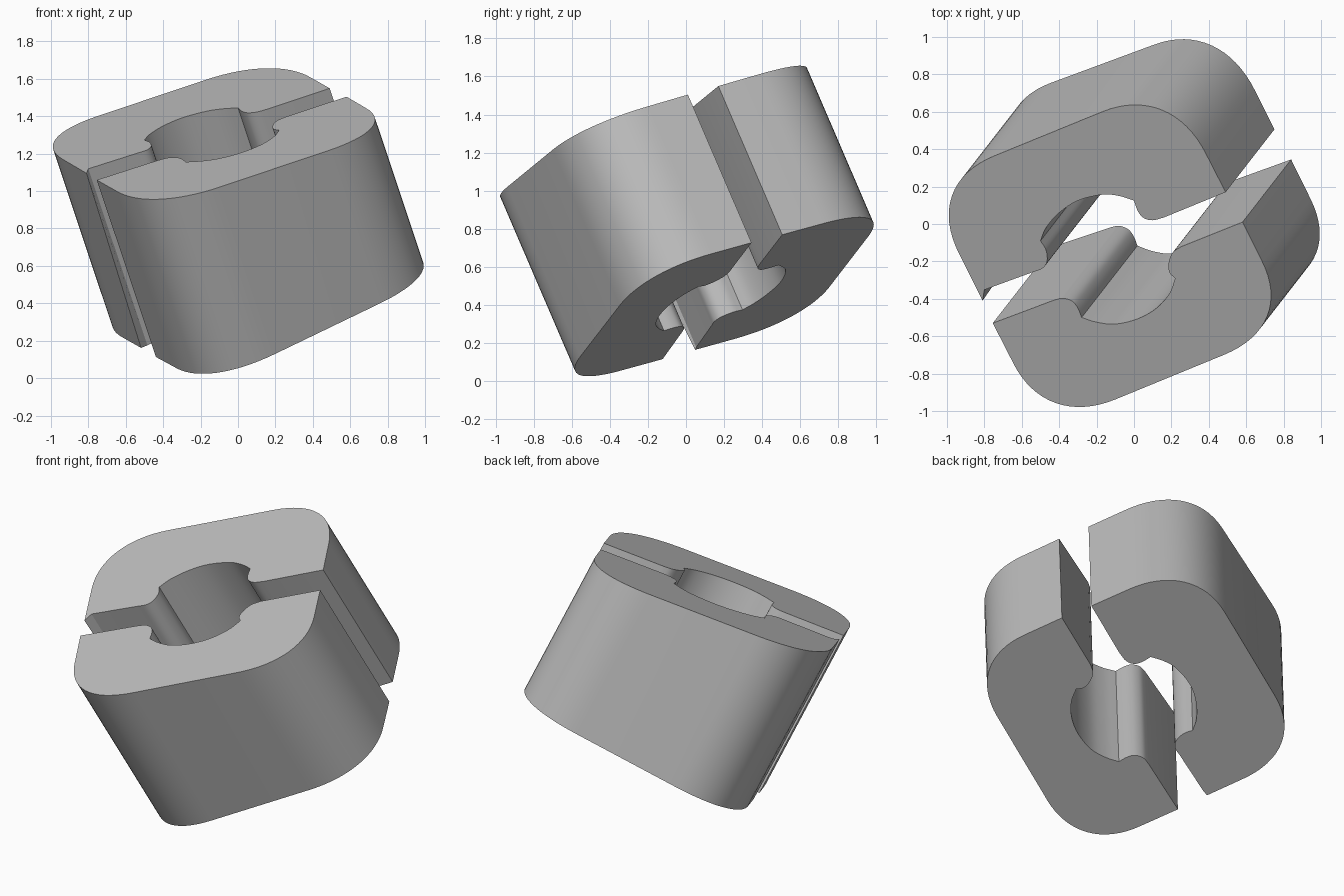
import bpy, bmesh
from mathutils import Vector

if "Cube" in bpy.data.objects:
    bpy.data.objects.remove(bpy.data.objects["Cube"])

AXIS = Vector((0.334, 0.43, -1.0))      # slanted extrusion direction
TOP = (1.397, 0.179, 0.382)             # end planes: z = a + b*x + c*y
BOTTOM = (0.307, 0.32, 0.435)

grey = bpy.data.materials.new("grey")
grey.diffuse_color = (0.5, 0.5, 0.5, 1)
grey.use_nodes = True
grey.node_tree.nodes["Principled BSDF"].inputs["Base Color"].default_value = grey.diffuse_color


def rounded(p0, corner, p3, n=16, k=0.62):
    """Rounded corner between two straight sides."""
    p0, c, p3 = Vector(p0), Vector(corner), Vector(p3)
    c1, c2 = p0.lerp(c, k), p3.lerp(c, k)
    pts = []
    for i in range(n + 1):
        t = i / n
        s = 1 - t
        pts.append(p0 * s**3 + c1 * 3*s*s*t + c2 * 3*s*t*t + p3 * t**3)
    return pts


def smooth(pts, n=4):
    """Smooth curve through the given points."""
    p = [Vector(q) for q in pts]
    p = [2*p[0] - p[1]] + p + [2*p[-1] - p[-2]]
    out = []
    for i in range(1, len(p) - 2):
        a, b, c, d = p[i-1:i+3]
        for j in range(n):
            t = j / n
            out.append(0.5 * (2*b + (c-a)*t + (2*a-5*b+4*c-d)*t*t
                              + (3*b-a-3*c+d)*t**3))
    return out + [p[-2]]


def block(name, profile, spike=None):
    bm = bmesh.new()
    a, b, c = BOTTOM
    top, bot = [], []
    for i, p in enumerate(profile):
        q = Vector((p[0], p[1], TOP[0] + TOP[1]*p[0] + TOP[2]*p[1]))
        t = (q.z - a - b*q.x - c*q.y) / (1 + b*AXIS.x + c*AXIS.y)
        bot.append(bm.verts.new(q + AXIS * t))
        if i == 0 and spike:            # slightly drawn-out top corner
            x, y = spike
            q = Vector((x, y, TOP[0] + TOP[1]*x + TOP[2]*y))
        top.append(bm.verts.new(q))
    bm.faces.new(top)
    bm.faces.new(bot[::-1])
    n = len(top)
    for i in range(n):
        j = (i + 1) % n
        bm.faces.new((top[i], bot[i], bot[j], top[j]))
    bmesh.ops.recalc_face_normals(bm, faces=bm.faces)
    me = bpy.data.meshes.new(name)
    bm.to_mesh(me)
    bm.free()
    me.materials.append(grey)
    ob = bpy.data.objects.new(name, me)
    bpy.context.collection.objects.link(ob)
    bpy.context.view_layer.objects.active = ob
    ob.select_set(True)
    bpy.ops.object.shade_smooth_by_angle(angle=0.5)
    ob.select_set(False)


# Back half: slit edge, lip, bore, lip, slit edge, rounded outside
back = [(-0.835, -0.36), (-0.80, -0.352)]
back += smooth([(-0.54, -0.257), (-0.49, -0.238), (-0.465, -0.20), (-0.47, -0.14), (-0.50, -0.09)])
back += smooth([(-0.50, -0.09), (-0.47, -0.02), (-0.40, 0.06), (-0.30, 0.125),
                (-0.17, 0.157), (-0.08, 0.15), (0, 0.125)])[1:]
back += smooth([(0, 0.125), (0.02, 0.07), (0.05, 0.033), (0.10, 0.02), (0.16, 0.035)])[1:]
back += [(0.49, 0.17)]
back += rounded((0.385, 0.375), (0.197, 0.75), (-0.17, 0.60))
back += rounded((-0.75, 0.363), (-1.123, 0.21), (-0.935, -0.16))
block("back_half", back, spike=(-0.81, -0.41))

# Front half
front = [(0.58, 0.01)]
front += smooth([(0.25, -0.122), (0.205, -0.155), (0.185, -0.21), (0.19, -0.26), (0.22, -0.29)])
front += smooth([(0.22, -0.29), (0.19, -0.37), (0.12, -0.45), (0.02, -0.507),
                 (-0.10, -0.535), (-0.20, -0.525), (-0.28, -0.50)])[1:]
front += smooth([(-0.28, -0.50), (-0.30, -0.45), (-0.33, -0.413), (-0.38, -0.397), (-0.43, -0.408)])[1:]
front += [(-0.755, -0.53)]
front += rounded((-0.645, -0.745), (-0.472, -1.09), (-0.10, -0.938))
front += rounded((0.48, -0.70), (0.86, -0.545), (0.685, -0.20))
block("front_half", front)
